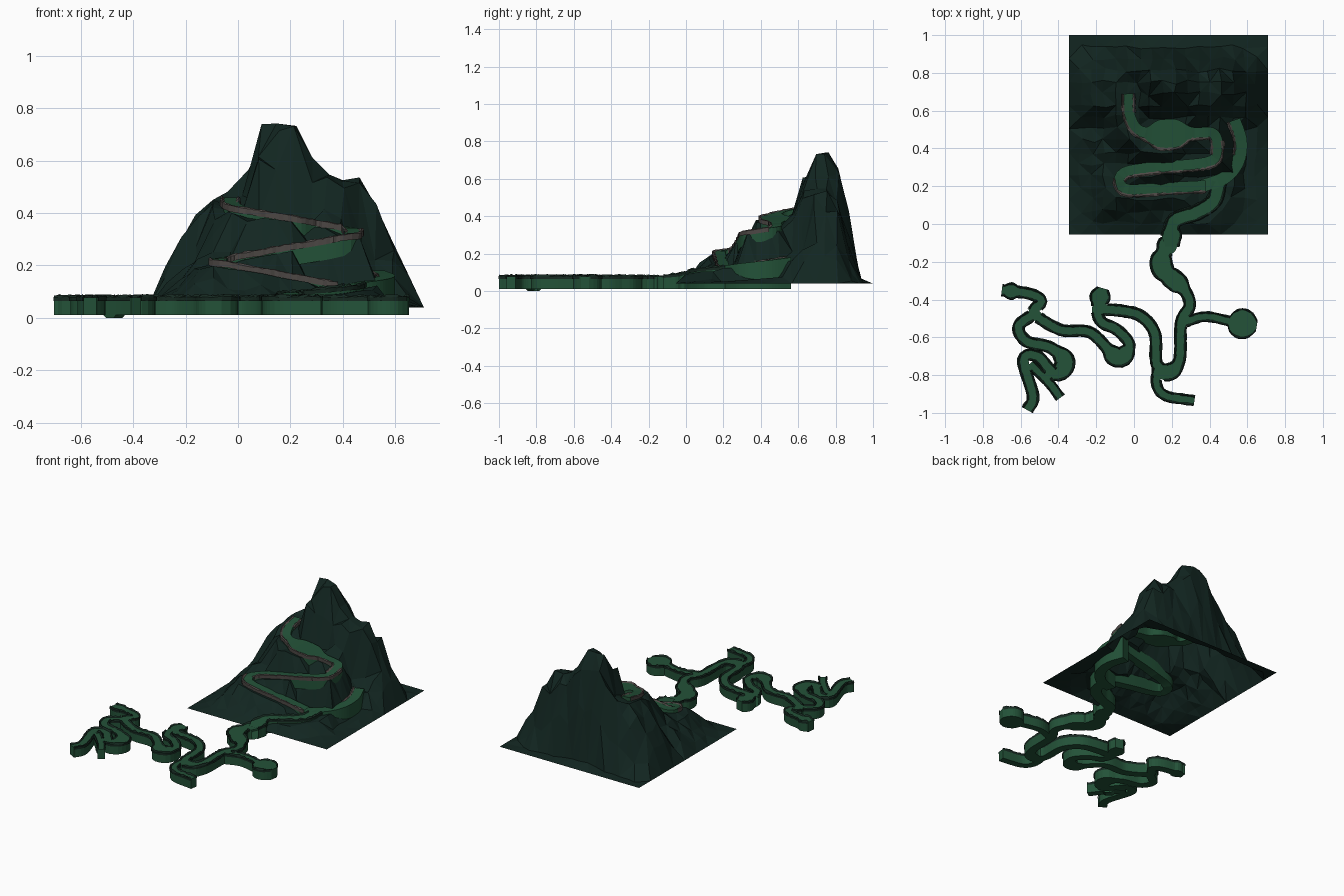
import bpy, bmesh, math, random
from mathutils import Vector

if "Cube" in bpy.data.objects:
    bpy.data.objects.remove(bpy.data.objects["Cube"])

random.seed(4)
UP = Vector((0, 0, 1))


def material(name, rgb):
    m = bpy.data.materials.new(name)
    m.diffuse_color = (*rgb, 1)
    m.use_nodes = True
    m.node_tree.nodes["Principled BSDF"].inputs["Base Color"].default_value = m.diffuse_color
    return m


GREEN = material("trail_green", (0.017, 0.085, 0.04))
DARK = material("mountain_green", (0.006, 0.019, 0.015))
ROCK = material("rock_grey", (0.075, 0.065, 0.06))
SHRUB = material("rim_dark", (0.008, 0.022, 0.015))


def make(name, bm, mat):
    mesh = bpy.data.meshes.new(name)
    bm.to_mesh(mesh)
    bm.free()
    ob = bpy.data.objects.new(name, mesh)
    bpy.context.collection.objects.link(ob)
    mesh.materials.append(mat)


trails = {}


def trail(name, pts, width=0.028, z0=0.077, z1=0.077, bulbs=()):
    """Smooth curve through the points; height runs evenly from z0 to z1, bulbs widen it."""
    p = [Vector(q) for q in pts]
    p = [2 * p[0] - p[1]] + p + [2 * p[-1] - p[-2]]
    line = []
    for a, b, c, d in zip(p, p[1:], p[2:], p[3:]):
        n = max(2, int((c - b).length / 0.014))
        for i in range(n):
            t = i / n
            line.append(0.5 * (2 * b + (c - a) * t + (2 * a - 5 * b + 4 * c - d) * t * t
                               + (3 * b - a - 3 * c + d) * t ** 3))
    line.append(p[-2])
    samples = []
    for i, q in enumerate(line):
        w = width
        for x, y, r in bulbs:
            d = math.hypot(q.x - x, q.y - y)
            if min(math.hypot(e.x - x, e.y - y) for e in (line[0], line[-1])) < 1.4 * r:
                w = max(w, math.sqrt(max(0, r * r - d * d)))             # round end
            else:
                w = max(w, width + (r - width) * math.exp(-(d / r / 1.2) ** 4))  # soft swelling
        samples.append(Vector((q.x, q.y, z0 + (z1 - z0) * i / (len(line) - 1), w)))
    trails[name] = samples


# --- trail centre lines: switchbacks on the mountain, ramp, then flat branches
trail("upper_trail", [(-.03, .69), (-.02, .56), (.06, .48), (.32, .48), (.42, .475), (.44, .39), (.39, .325),
                      (.08, .295), (-.05, .27), (-.075, .22), (-.03, .18), (.18, .19), (.38, .20)],
      0.031, 0.46, 0.132, [(.18, .475, .08)])
trail("lower_trail", [(.36, .20), (.48, .245), (.55, .33), (.565, .44), (.53, .55)], 0.034, 0.12, 0.18)
trail("ramp_trail", [(.45, .22), (.42, .12), (.33, .06), (.21, .01), (.2, -.12)], 0.037, 0.13, 0.082,
      [(.2, -.06, .052)])
trail("approach_trail", [(.2, -.06), (.145, -.22), (.26, -.34), (.295, -.43), (.25, -.52), (.24, -.72),
                         (.18, -.785), (.12, -.74), (.11, -.58), (.04, -.49), (-.06, -.46), (-.2, -.45)],
      bulbs=[(.19, -.12, .054), (.145, -.22, .056), (.21, -.3, .052), (.18, -.78, .043)])
trail("west_trail", [(-.165, -.34), (-.195, -.45), (-.17, -.52), (-.09, -.56), (-.025, -.64), (-.09, -.705),
                     (-.23, -.575), (-.39, -.56), (-.53, -.47), (-.49, -.41), (-.55, -.37), (-.70, -.35)],
      0.027, bulbs=[(-.17, -.39, .052), (-.08, -.7, .05), (-.65, -.36, .042)])
trail("southwest_trail", [(-.52, -.47), (-.61, -.54), (-.57, -.62), (-.44, -.655), (-.365, -.73), (-.42, -.795),
                          (-.51, -.70), (-.585, -.72), (-.535, -.91), (-.565, -.985)],
      bulbs=[(-.38, -.74, .05)])
trail("south_spur", [(-.55, -.74), (-.45, -.84), (-.39, -.92)], 0.023)
trail("east_spur", [(.27, -.52), (.38, -.49), (.53, -.52), (.65, -.54)], 0.023, bulbs=[(.573, -.53, .077)])
trail("bottom_spur", [(.125, -.75), (.12, -.85), (.17, -.91), (.32, -.935)], 0.024)
HILL = ("upper_trail", "lower_trail")


def inside_other(p, name):
    return any((q.x - p.x) ** 2 + (q.y - p.y) ** 2 < (q.w - 0.004) ** 2
               for k, s in trails.items() if k != name for q in s)


def edges_of(s):
    """Left and right border points with outward normals."""
    res = []
    for i, q in enumerate(s):
        d = s[min(i + 1, len(s) - 1)] - s[max(i - 1, 0)]
        n = Vector((-d.y, d.x, 0)).normalized()
        c = Vector((q.x, q.y, q.z))
        res.append(((c + n * q.w, n), (c - n * q.w, -n)))
    return res


# --- trail slabs: flat top, vertical sides, closed bottom, no walls inside junctions
def slab(name, border):
    bm = bmesh.new()
    rows = []
    for (l, _), (r, _) in border:
        low = max(0.01, l.z - 0.08) if name == "upper_trail" else 0.01
        if name == "south_spur" and abs(l.x + .46) < .02:
            low = 0
        rows.append([bm.verts.new(v) for v in (l, r, (r.x, r.y, low), (l.x, l.y, low))])
    for a, b in zip(rows, rows[1:]):
        for i in range(4):
            j = (i + 1) % 4
            if i % 2 == 0 or not inside_other((a[i].co + b[i].co) / 2, name):
                bm.faces.new((a[i], a[j], b[j], b[i]))
    for row in (rows[0], rows[-1]):
        if not inside_other((row[0].co + row[1].co) / 2, name):
            bm.faces.new(row)
    bmesh.ops.recalc_face_normals(bm, faces=bm.faces)
    make(name, bm, GREEN)


# --- rough rim along the borders, only on the downhill side of the mountain trail
def rim(name, border):
    bm = bmesh.new()
    hill = name in HILL
    r = random.uniform
    for side in (0, 1):
        prev = None
        for pair in border:
            p, n = pair[side]
            if inside_other(p, name) or (hill and n.y > 0.25) or (name == "lower_trail" and n.x > .3):
                prev = None
                continue
            wide = r(.005, .012) if hill else r(.005, .009)
            drop = 0.02 if hill else 0.012
            cur = [bm.verts.new(v) for v in (
                p + n * wide * .7 - UP * drop, p + n * wide * .8 + UP * r(0, .006),
                p + UP * r(.004, .014 - .006 * hill), p - n * wide + UP * r(-.001, .002))]
            if prev:
                for i in range(3):
                    bm.faces.new((prev[i], prev[i + 1], cur[i + 1], cur[i]))
            prev = cur
    make(name + "_rim", bm, ROCK if hill else SHRUB)


for name, s in trails.items():
    border = edges_of(s)
    slab(name, border)
    rim(name, border)


# --- mountain: jittered grid, height from two silhouettes and pressed onto the trail
def curve(pts, t):
    for (a, u), (b, v) in zip(pts, pts[1:]):
        if t <= b:
            return u + (v - u) * max(0, t - a) / (b - a)
    return pts[-1][1]


FRONT = [(-.345, 0), (-.27, .17), (-.11, .42), (0, .51), (.08, .67), (.22, .67), (.36, .48), (.5, .47),
         (.55, .34), (.71, 0)]
SIDE = [(-.055, 0), (.1, .09), (.2, .19), (.5, .43), (.61, .66), (.78, .68), (.85, .53), (.92, .03), (1, 0)]
near = [q for k in ("upper_trail", "lower_trail", "ramp_trail") for q in trails[k]]


def height(x, y):
    f, s = curve(FRONT, x) / .67, curve(SIDE, y) / .67
    h = .67 * f * s
    if y > .5:
        h *= max(.3, 1 - 1.6 * (1 - f) * (1 - s))
    h += .1 * math.exp(-((x + .13) ** 2 + (y - .1) ** 2) / .004)
    if x > .5 and y < .62:
        h *= .5
    h += .04 + random.uniform(-.03, .025) * min(1, h * 6)
    gaps = [(math.hypot(q.x - x, q.y - y) - q.w, q.z - .016) for q in near]
    gap, z = min(gaps)
    h += (z - h) * max(0, min(1, 1 - (gap - .03) / .07))
    if x > .57 and .15 < y < .54:      # open slope that leaves the lower trail's side wall visible
        h = min(h, .05 + .08 * max(0, y - .2))
    return max(.04, min([h] + [z for g, z in gaps if g < .03]))


N = 17
bm = bmesh.new()
grid = []
for j in range(N + 1):
    row = []
    for i in range(N + 1):
        x, y, z = -.345 + 1.055 * i / N, -.055 + 1.055 * j / N, .04
        if 0 < i < N and 0 < j < N:
            x += random.uniform(-.012, .012)
            y += random.uniform(-.012, .012)
            z = height(x, y)
        row.append(bm.verts.new((x, y, z)))
    grid.append(row)
for j in range(N):
    for i in range(N):
        a, b, c, d = grid[j][i], grid[j][i + 1], grid[j + 1][i + 1], grid[j + 1][i]
        for t in ((a, b, c), (a, c, d)) if (i + j) % 2 else ((a, b, d), (b, c, d)):
            bm.faces.new(t)
make("mountain", bm, DARK)
